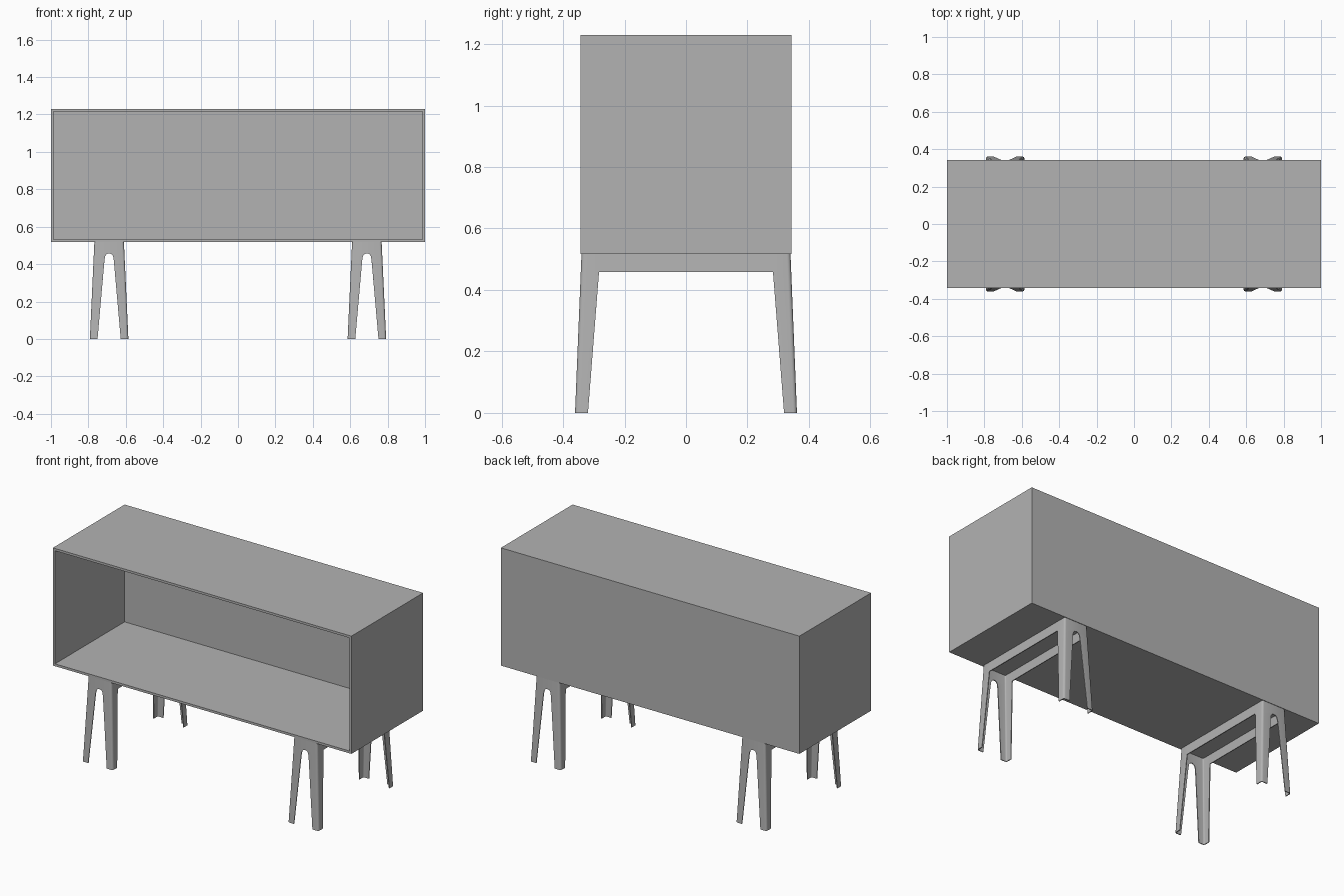
import bpy
import bmesh
import math

if "Cube" in bpy.data.objects:
    bpy.data.objects.remove(bpy.data.objects["Cube"], do_unlink=True)

grey = bpy.data.materials.new("grey")
grey.use_nodes = True
grey.diffuse_color = (0.45, 0.45, 0.45, 1)
grey.node_tree.nodes["Principled BSDF"].inputs["Base Color"].default_value = (0.45, 0.45, 0.45, 1)


def make_object(name, bm, x=0.0):
    mesh = bpy.data.meshes.new(name)
    bm.to_mesh(mesh)
    bm.free()
    mesh.materials.append(grey)
    ob = bpy.data.objects.new(name, mesh)
    ob.location.x = x
    bpy.context.collection.objects.link(ob)
    return ob


# Open-fronted cabinet: a block with its front inset and pushed in
BOTTOM, TOP, DEPTH, WALL = 0.517, 1.23, 0.343, 0.02
bm = bmesh.new()
bmesh.ops.create_cube(bm, size=2)
for v in bm.verts:
    v.co.y *= DEPTH
    v.co.z = TOP if v.co.z > 0 else BOTTOM
bm.normal_update()
front = min(bm.faces, key=lambda f: f.normal.y)
bmesh.ops.inset_region(bm, faces=[front], thickness=WALL)
pushed = bmesh.ops.extrude_discrete_faces(bm, faces=[front])["faces"][0]
bmesh.ops.translate(bm, verts=pushed.verts, vec=(0, 2 * DEPTH - WALL, 0))
bmesh.ops.recalc_face_normals(bm, faces=bm.faces)
make_object("cabinet_shell", bm)

# Bent sheet leg frame: one quarter is modelled, then mirrored and thickened
BAR, RADIUS, STEPS = 0.458, 0.012, 4
SLOT = [(0, 0.062), (0.42, 0.025), (0.443, 0.021), (0.454, 0.013), (BAR, 0), (BOTTOM, 0)]


def half_x(z):
    return 0.103 - 0.024 * z / BOTTOM


def half_y(z):
    return 0.361 - 0.021 * z / BOTTOM


def leg_row(z, slot):
    """Section of the leg: slot edge, rounded corner, inner side edge."""
    cx, cy = half_x(z) - RADIUS, half_y(z) - RADIUS
    row = [(slot, half_y(z), z)]
    for i in range(STEPS + 1):
        a = math.pi / 2 * (1 - i / STEPS)
        row.append((cx + RADIUS * math.cos(a), cy + RADIUS * math.sin(a), z))
    row.append((half_x(z), 0.319 - 0.036 * min(z / BAR, 1), z))
    return row


def make_leg_frame(name, x):
    bm = bmesh.new()
    rows = [[bm.verts.new(p) for p in leg_row(z, s)] for z, s in SLOT]
    for low, high in zip(rows, rows[1:]):
        for i in range(len(low) - 1):
            bm.faces.new((low[i + 1], low[i], high[i], high[i + 1]))
    # Side rail and top web
    rail_low = bm.verts.new((half_x(BAR), 0, BAR))
    rail_high = bm.verts.new((half_x(BOTTOM), 0, BOTTOM))
    centre = bm.verts.new((0, 0, BOTTOM))
    rail = bm.faces.new((rail_low, rows[-2][-1], rows[-1][-1], rail_high))
    bm.faces.new([centre, rail_high] + rows[-1][::-1])
    bmesh.ops.recalc_face_normals(bm, faces=bm.faces)
    if rail.normal.x < 0:
        bmesh.ops.reverse_faces(bm, faces=bm.faces)
    ob = make_object(name, bm, x)

    mirror = ob.modifiers.new("mirror", "MIRROR")
    mirror.use_axis = (True, True, False)
    sheet = ob.modifiers.new("sheet", "SOLIDIFY")
    sheet.thickness = 0.005
    sheet.offset = -1
    sheet.use_even_offset = True
    bpy.ops.object.select_all(action="DESELECT")
    bpy.context.view_layer.objects.active = ob
    ob.select_set(True)
    for mod in ("mirror", "sheet"):
        bpy.ops.object.modifier_apply(modifier=mod)
    bpy.ops.object.shade_smooth_by_angle(angle=math.radians(30))


make_leg_frame("left_leg_frame", 0.689)
make_leg_frame("right_leg_frame", -0.689)
